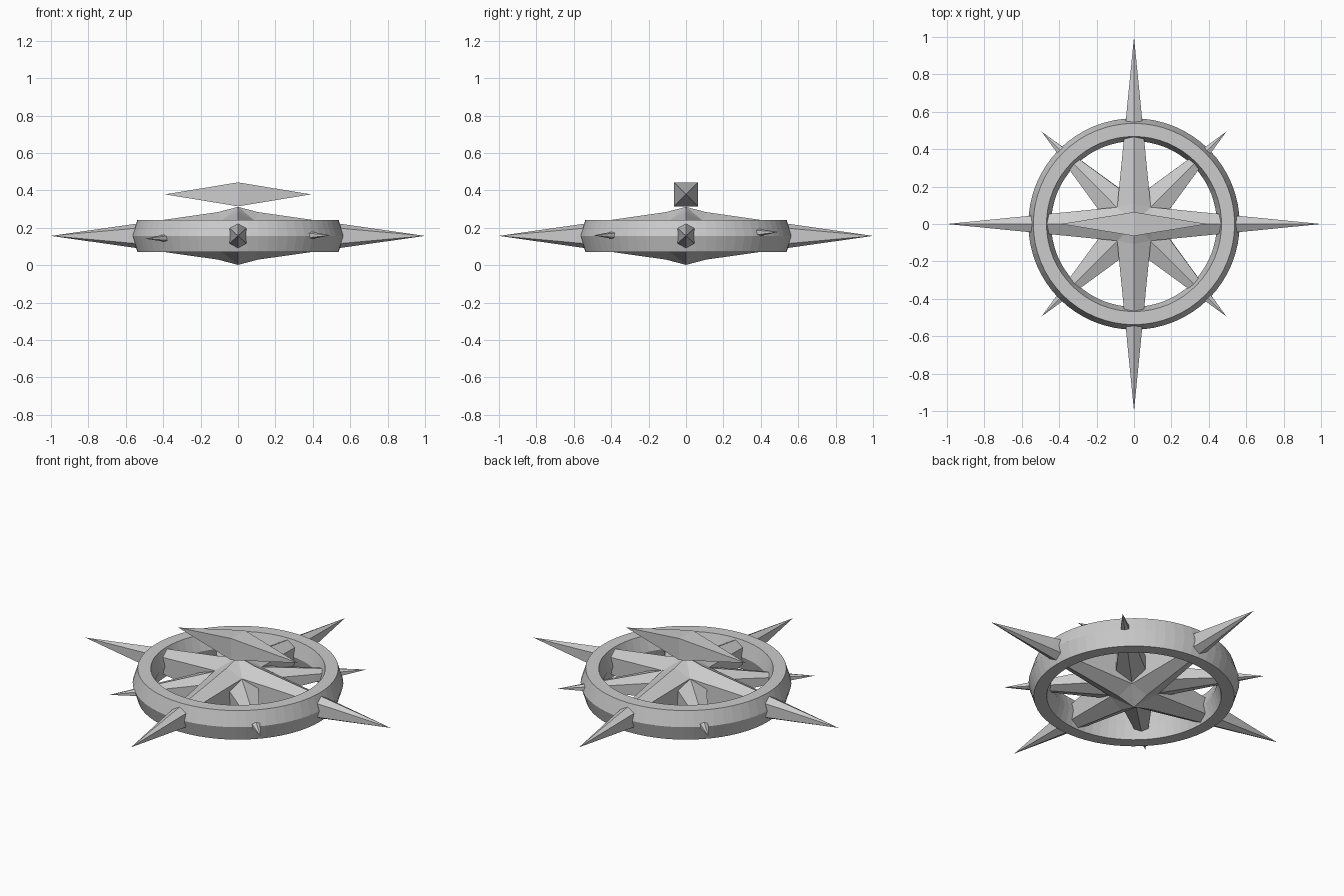
import bpy, bmesh
from math import sin, cos, pi, radians
from mathutils import Matrix, Vector

if "Cube" in bpy.data.objects:
    bpy.data.objects.remove(bpy.data.objects["Cube"])

MID = 0.157  # height of the star plane


def finish(name, bm):
    bmesh.ops.recalc_face_normals(bm, faces=bm.faces)
    mesh = bpy.data.meshes.new(name)
    bm.to_mesh(mesh)
    bm.free()
    obj = bpy.data.objects.new(name, mesh)
    bpy.context.collection.objects.link(obj)
    return obj


def star(name, tip, corner, corner_z, ridge_r, ridge_z, apex_z):
    """Four-pointed star: ridged arms with upright side walls, pyramid hub."""
    bm = bmesh.new()
    add = lambda x, y, z: bm.verts.new((x, y, z))
    dirs = [(1, 0), (0, 1), (-1, 0), (0, -1)]
    apex = {s: add(0, 0, s * apex_z) for s in (1, -1)}
    tips = [add(tip * x, tip * y, 0) for x, y in dirs]
    ridge = {s: [add(ridge_r * x, ridge_r * y, s * ridge_z) for x, y in dirs] for s in (1, -1)}
    # corner i lies between arm i and arm i + 1
    corn = {s: [add(corner * (x - y), corner * (x + y), s * corner_z) for x, y in dirs] for s in (1, -1)}
    for i in range(4):
        for c in (i, i - 1):
            for s in (1, -1):
                bm.faces.new((tips[i], ridge[s][i], corn[s][c]))
                bm.faces.new((apex[s], ridge[s][i], corn[s][c]))
            bm.faces.new((tips[i], corn[1][c], corn[-1][c]))
    return finish(name, bm)


# Large star on the main axes
main = star("main_star", 1.0, 0.09, 0.082, 0.107, 0.127, 0.155)
main.location.z = MID

# Smaller star on the diagonals, tipped very slightly
minor = star("diagonal_star", 0.70, 0.094, 0.05, 0.11, 0.08, 0.09)
tilt = Matrix.Rotation(radians(-1.5), 4, Vector((-1, 1, 0)))
minor.matrix_world = Matrix.Translation((0, 0, 0.16)) @ tilt @ Matrix.Rotation(pi / 4, 4, 'Z')

# Ring with a six-sided section
H = 0.086
profile = [(0.565, 0), (0.538, H), (0.468, H), (0.443, 0), (0.468, -H), (0.538, -H)]
N = 64
bm = bmesh.new()
loops = [[bm.verts.new((r * cos(2 * pi * k / N), r * sin(2 * pi * k / N), z)) for r, z in profile]
         for k in range(N)]
for k in range(N):
    a, b = loops[k], loops[(k + 1) % N]
    for j in range(6):
        m = (j + 1) % 6
        bm.faces.new((a[j], b[j], b[m], a[m]))
ring = finish("ring", bm)
ring.location.z = MID

# Floating needle: two square pyramids base to base
bm = bmesh.new()
w = 0.064
square = [bm.verts.new((0, y * w, z * w)) for y, z in ((1, 1), (-1, 1), (-1, -1), (1, -1))]
for x in (0.39, -0.39):
    end = bm.verts.new((x, 0, 0))
    for i in range(4):
        bm.faces.new((end, square[i], square[(i + 1) % 4]))
needle = finish("needle", bm)
needle.location.z = 0.379
